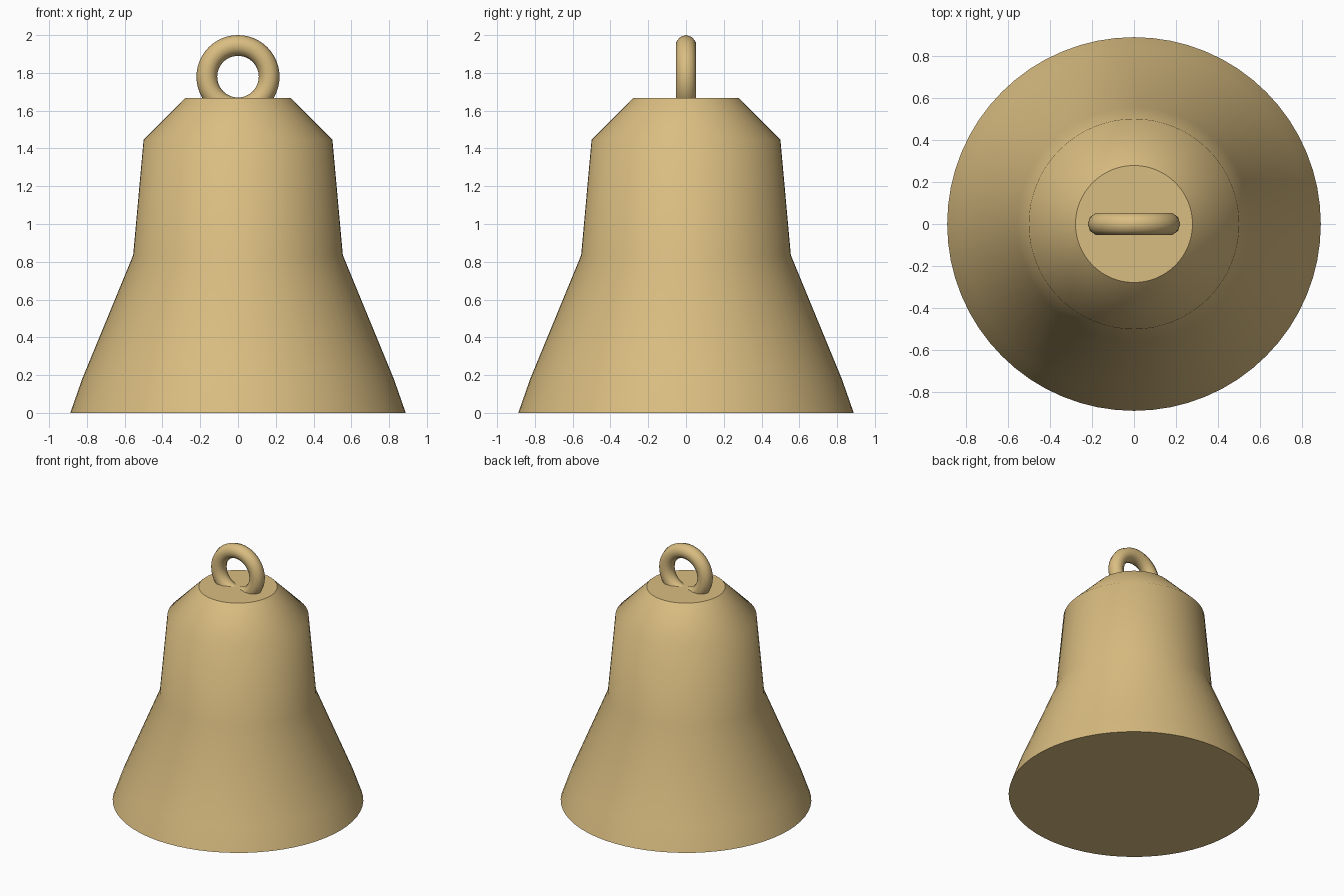
import bpy, math

cube = bpy.data.objects.get("Cube")
if cube:
    bpy.data.objects.remove(cube, do_unlink=True)

# Single brass colour
brass = bpy.data.materials.new("brass")
brass.use_nodes = True
color = (0.70, 0.51, 0.22, 1)
brass.diffuse_color = color
brass.node_tree.nodes["Principled BSDF"].inputs["Base Color"].default_value = color


def finish(obj, name):
    """Name, colour and smooth one part, keeping its crisp rims."""
    obj.name = name
    obj.data.materials.clear()
    obj.data.materials.append(brass)
    bpy.ops.object.select_all(action="DESELECT")
    obj.select_set(True)
    bpy.context.view_layer.objects.active = obj
    bpy.ops.object.shade_smooth_by_angle(angle=math.radians(43))


def lathe(profile, sides):
    """Closed solid of revolution from (radius, height) points."""
    verts = [(r * math.cos(math.tau * i / sides), r * math.sin(math.tau * i / sides), z)
             for r, z in profile for i in range(sides)]
    faces = [(k * sides + i, k * sides + (i + 1) % sides,
              (k + 1) * sides + (i + 1) % sides, (k + 1) * sides + i)
             for k in range(len(profile) - 1) for i in range(sides)]
    faces.append(tuple(reversed(range(sides))))
    faces.append(tuple(range(len(verts) - sides, len(verts))))
    mesh = bpy.data.meshes.new("bell_body")
    mesh.from_pydata(verts, [], faces)
    obj = bpy.data.objects.new("bell_body", mesh)
    bpy.context.collection.objects.link(obj)
    return obj


# Flared body with sloped shoulder, flat crown and closed base
finish(lathe([(0.888, 0), (0.825, 0.18), (0.555, 0.835),
              (0.5, 1.445), (0.278, 1.668)], 64), "bell_body")

# Hanging ring, standing in the front plane and sunk into the crown
bpy.ops.mesh.primitive_torus_add(major_radius=0.165, minor_radius=0.055,
                                 major_segments=48, minor_segments=10,
                                 location=(0, 0, 1.78), rotation=(math.pi / 2, 0, 0))
finish(bpy.context.object, "hanging_ring")
